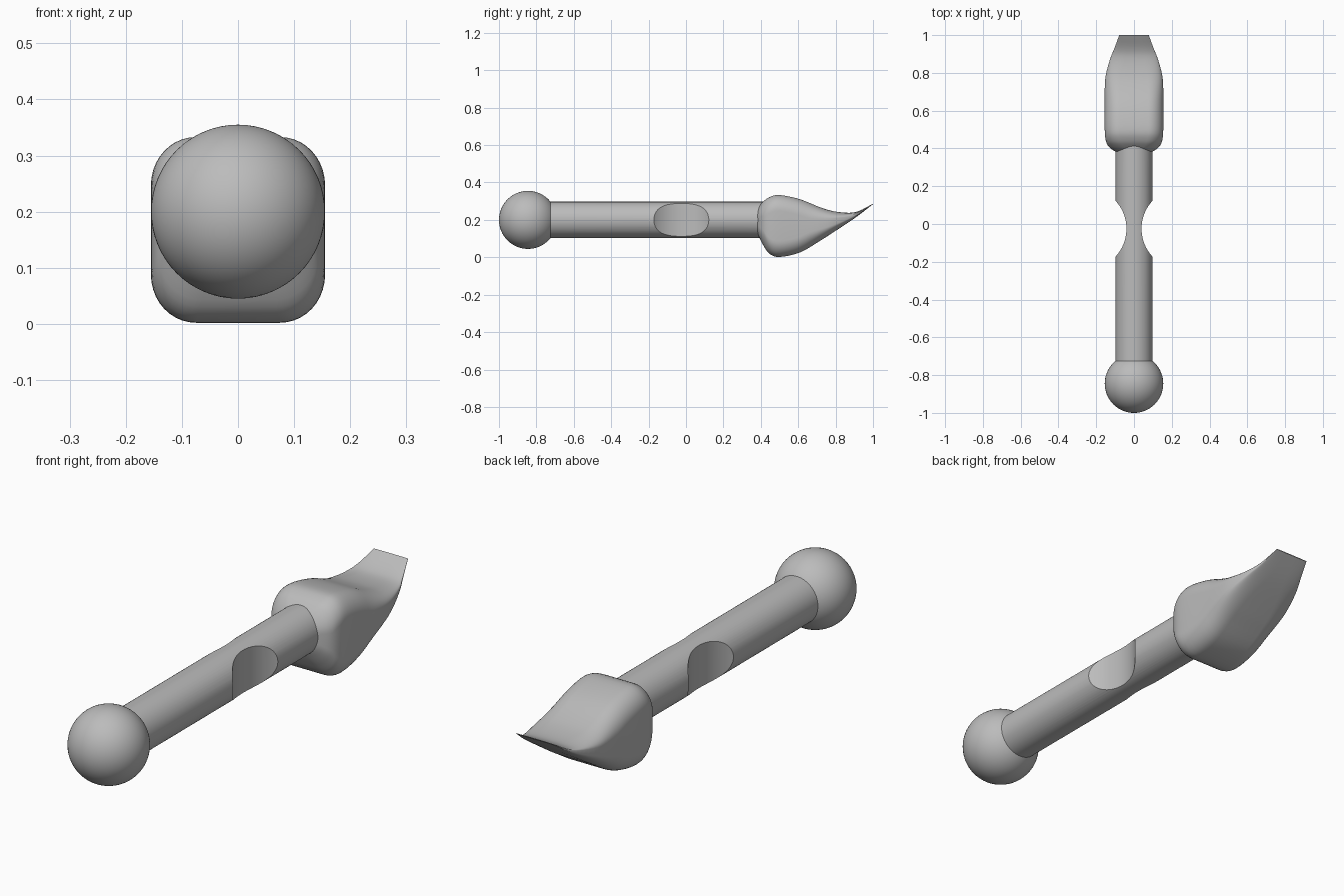
import bpy, bmesh, math
from mathutils import Vector

cube = bpy.data.objects.get("Cube")
if cube:
    bpy.data.objects.remove(cube, do_unlink=True)

grey = bpy.data.materials.new("plain grey")
grey.use_nodes = True
colour = (0.5, 0.5, 0.5, 1)
grey.diffuse_color = colour
grey.node_tree.nodes["Principled BSDF"].inputs["Base Color"].default_value = colour

AXIS_Z = 0.2


def finish(obj, name, angle=40):
    obj.name = name
    obj.data.materials.clear()
    obj.data.materials.append(grey)
    bpy.ops.object.select_all(action="DESELECT")
    obj.select_set(True)
    bpy.context.view_layer.objects.active = obj
    bpy.ops.object.shade_smooth_by_angle(angle=math.radians(angle))
    return obj


# Ball at the front end
bpy.ops.mesh.primitive_uv_sphere_add(segments=64, ring_count=32, radius=0.155,
                                     location=(0, -0.845, AXIS_Z))
finish(bpy.context.object, "end_ball")

# Round shaft
bpy.ops.mesh.primitive_cylinder_add(vertices=64, radius=0.097, depth=1.3,
                                    location=(0, -0.15, AXIS_Z),
                                    rotation=(math.pi / 2, 0, 0))
shaft = bpy.context.object

# Finger notch scooped from each side of the shaft
for side in (-1, 1):
    bpy.ops.mesh.primitive_cylinder_add(vertices=128, radius=0.218, depth=1,
                                        location=(side * 0.258, -0.025, AXIS_Z))
    cutter = bpy.context.object
    cutter.name = "notch_cutter"
    cutter.hide_render = True
    cut = shaft.modifiers.new("notch", "BOOLEAN")
    cut.operation = "DIFFERENCE"
    cut.solver = "EXACT"
    cut.object = cutter
    bpy.context.view_layer.objects.active = shaft
    bpy.ops.object.modifier_apply(modifier=cut.name)
    bpy.data.objects.remove(cutter, do_unlink=True)
finish(shaft, "shaft", 25)

# Head stations: y, half width, bottom z, top z
stations = [Vector(s) for s in (
    (.374, .06, .15, .24), (.385, .1, .12, .265), (.41, .134, .07, .295),
    (.445, .15, .02, .321), (.5, .155, .002, .333), (.61, .155, .026, .31),
    (.715, .155, .087, .268), (.79, .149, .135, .246), (.875, .126, .191, .238),
    (.93, .104, .23, .25), (1, .078, .284, .287))]


def smooth_path(points, steps):
    """Catmull-Rom curve through all the points."""
    ends = [2 * points[0] - points[1]] + points + [2 * points[-1] - points[-2]]
    path = []
    for a, b, c, d in zip(ends, ends[1:], ends[2:], ends[3:]):
        for i in range(steps):
            t = i / steps
            path.append(b + t / 2 * (c - a + t * (2 * a - 5 * b + 4 * c - d
                                                  + t * (3 * (b - c) + d - a))))
    return path + [points[-1]]


def rounded_section(y, half_width, low, high, arc=10):
    """Rectangle with elliptical corners, around the y axis."""
    half = (high - low) / 2
    rx = min(0.08, half_width * 0.7)
    rz = min(0.085, half * 0.7)
    ring = []
    for k, (sx, sz) in enumerate(((1, 1), (-1, 1), (-1, -1), (1, -1))):
        for i in range(arc + 1):
            t = math.pi / 2 * (k + i / arc)
            ring.append((sx * (half_width - rx) + rx * math.cos(t), y,
                         (low + high) / 2 + sz * (half - rz) + rz * math.sin(t)))
    return ring


# Wedge head that tapers to an upturned edge
bm = bmesh.new()
rings = [[bm.verts.new(p) for p in rounded_section(*s)]
         for s in smooth_path(stations, 4)]
for first, second in zip(rings, rings[1:]):
    for i in range(len(first)):
        j = (i + 1) % len(first)
        bm.faces.new((first[i], first[j], second[j], second[i]))
bm.faces.new(rings[0])
bm.faces.new(rings[-1])
bmesh.ops.recalc_face_normals(bm, faces=bm.faces)
mesh = bpy.data.meshes.new("wedge_head")
bm.to_mesh(mesh)
bm.free()
head = bpy.data.objects.new("wedge_head", mesh)
bpy.context.collection.objects.link(head)
finish(head, "wedge_head")
